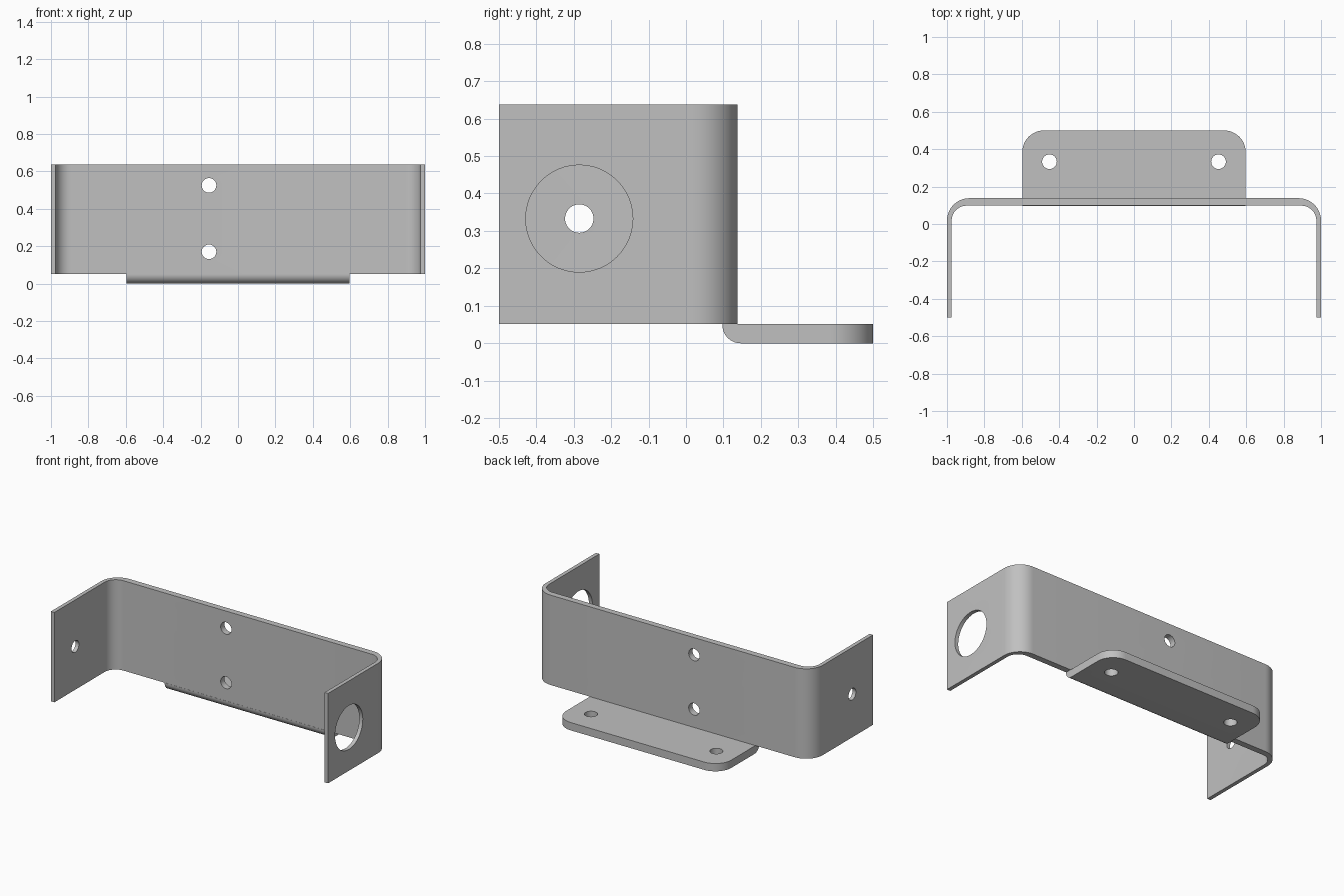
import bpy, bmesh
from math import radians, cos, sin, pi

if "Cube" in bpy.data.objects:
    bpy.data.objects.remove(bpy.data.objects["Cube"], do_unlink=True)

GREY = (0.53, 0.53, 0.53, 1)
metal = bpy.data.materials.new("grey metal")
metal.use_nodes = True
metal.diffuse_color = GREY
metal.node_tree.nodes["Principled BSDF"].inputs["Base Color"].default_value = GREY


def arc(cx, cy, r, start, end, steps=12):
    angles = [radians(start + (end - start) * i / steps) for i in range(steps + 1)]
    return [(cx + r * cos(a), cy + r * sin(a)) for a in angles]


def extrude(name, outline, z0, z1, adjust=None):
    """Flat outline in x and y, raised from z0 to z1."""
    bm = bmesh.new()
    face = bm.faces.new([bm.verts.new((x, y, z0)) for x, y in outline])
    top = bmesh.ops.extrude_face_region(bm, geom=[face])
    verts = [v for v in top["geom"] if isinstance(v, bmesh.types.BMVert)]
    bmesh.ops.translate(bm, verts=verts, vec=(0, 0, z1 - z0))
    if adjust:
        adjust(bm)
    bmesh.ops.recalc_face_normals(bm, faces=bm.faces)
    mesh = bpy.data.meshes.new(name)
    bm.to_mesh(mesh)
    bm.free()
    mesh.materials.append(metal)
    obj = bpy.data.objects.new(name, mesh)
    bpy.context.collection.objects.link(obj)
    return obj


def drill(obj, centre, radius, axis):
    """Cut a round hole through the sheet along one axis."""
    turn = {"x": (0, pi / 2, 0), "y": (pi / 2, 0, 0), "z": (0, 0, 0)}[axis]
    bpy.ops.mesh.primitive_cylinder_add(vertices=48, radius=radius, depth=0.2,
                                        location=centre, rotation=turn)
    cutter = bpy.context.object
    cutter.hide_render = True
    cutter.data.materials.append(metal)
    mod = obj.modifiers.new("hole", "BOOLEAN")
    mod.operation, mod.solver, mod.object = "DIFFERENCE", "EXACT", cutter
    bpy.context.view_layer.objects.active = obj
    bpy.ops.object.modifier_apply(modifier=mod.name)
    bpy.data.objects.remove(cutter, do_unlink=True)


def finish(obj):
    bpy.ops.object.select_all(action="DESELECT")
    obj.select_set(True)
    bpy.context.view_layer.objects.active = obj
    bpy.ops.object.shade_smooth_by_angle(angle=radians(30))


# U-shaped strip: thick back, thin side arms, rounded bends
BOTTOM, TOP = 0.051, 0.637
outline = ([(1, -0.5)] + arc(0.88, 0.018, 0.12, 0, 90) + arc(-0.88, 0.018, 0.12, 90, 180)
           + [(-1, -0.5), (-0.975, -0.5)]
           + arc(-0.895, 0.018, 0.08, 180, 90) + arc(0.895, 0.018, 0.08, 90, 0)
           + [(0.975, -0.5)])
bracket = extrude("u_bracket", outline, BOTTOM, TOP)
for z in (0.17, 0.525):
    drill(bracket, (-0.155, 0.12, z), 0.039, "y")
drill(bracket, (1, -0.285, 0.333), 0.143, "x")
drill(bracket, (-1, -0.285, 0.333), 0.038, "x")
finish(bracket)


# Mounting tab with rounded rear corners and a bent lower front edge
def round_front(bm):
    edges = [e for e in bm.edges
             if all(v.co.z < 0.01 and v.co.y < 0.11 for v in e.verts)]
    bmesh.ops.bevel(bm, geom=edges, offset=0.049, segments=10, profile=0.5, affect="EDGES")


W, R = 0.597, 0.115
tab_outline = ([(-W, 0.097), (W, 0.097)] + arc(W - R, 0.5 - R, R, 0, 90)
               + arc(R - W, 0.5 - R, R, 90, 180))
tab = extrude("mounting_tab", tab_outline, 0, BOTTOM, round_front)
for x in (-0.452, 0.452):
    drill(tab, (x, 0.333, 0.025), 0.039, "z")
finish(tab)
